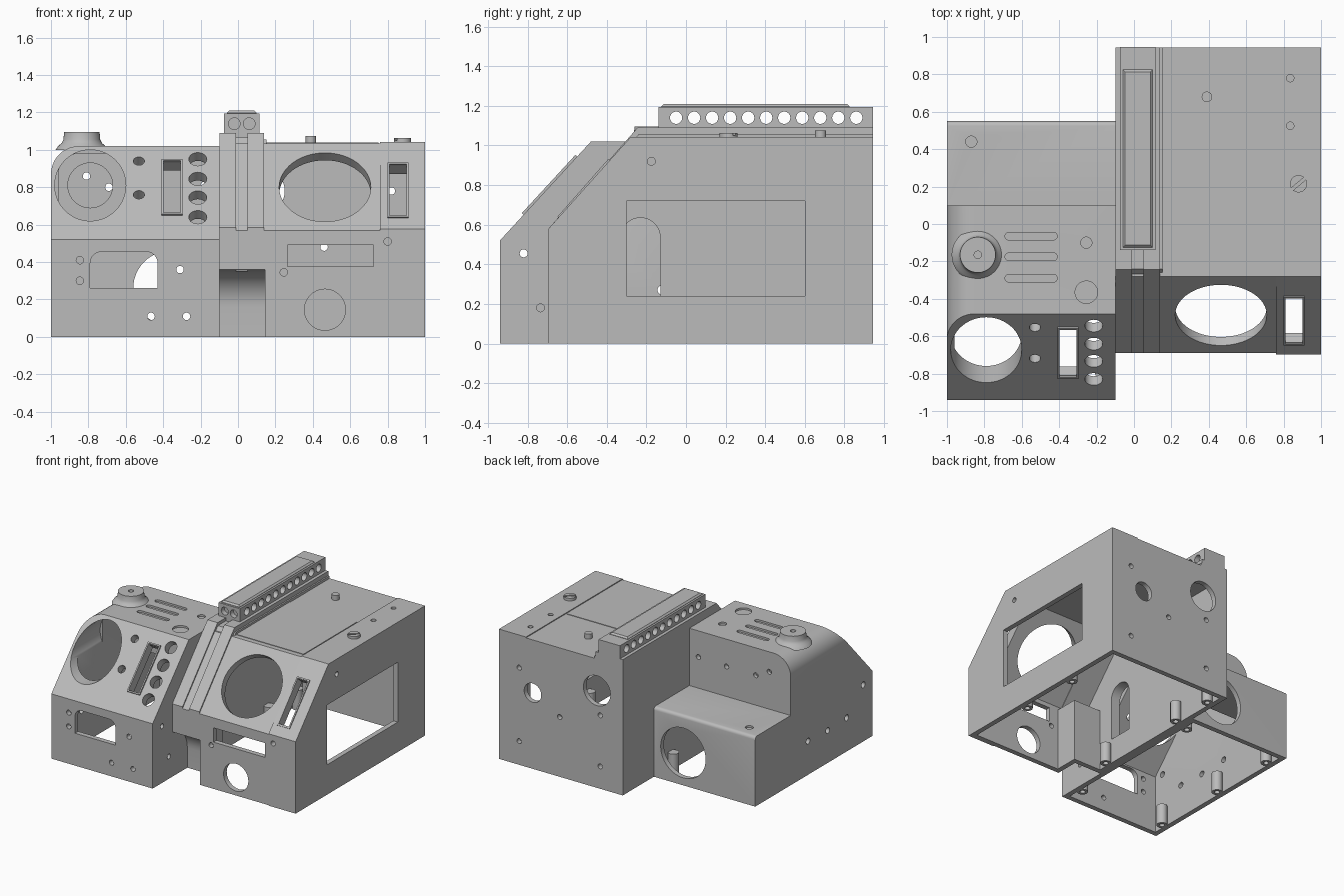
import bpy, bmesh, math
from mathutils import Vector, Matrix

if "Cube" in bpy.data.objects:
    bpy.data.objects.remove(bpy.data.objects["Cube"])

grey = bpy.data.materials.new("plain_grey")
grey.use_nodes = True
grey.diffuse_color = (0.5, 0.5, 0.5, 1)
grey.node_tree.nodes["Principled BSDF"].inputs["Base Color"].default_value = (0.5, 0.5, 0.5, 1)

X, Y, Z = Vector((1, 0, 0)), Vector((0, 1, 0)), Vector((0, 0, 1))


def turn(p, n):
    return Matrix.Translation(p) @ Z.rotation_difference(n).to_matrix().to_4x4()


def cyl(bm, p, n, r, d, r2=None, seg=40):
    bmesh.ops.create_cone(bm, cap_ends=True, segments=seg, radius1=r, radius2=r if r2 is None else r2,
                          depth=d, matrix=turn(p, n))


def block(bm, p, size, n=Z, spin=0):
    m = turn(p, n) @ Matrix.Rotation(spin, 4, 'Z') @ Matrix.Diagonal((*size, 1))
    bmesh.ops.create_cube(bm, size=1, matrix=m)


def box(bm, x0, x1, y0, y1, z0, z1):
    block(bm, ((x0 + x1) / 2, (y0 + y1) / 2, (z0 + z1) / 2), (x1 - x0, y1 - y0, z1 - z0))


def prism(bm, pts, x0, x1):
    # side profile in y, z swept along x
    face = bm.faces.new([bm.verts.new((x0, y, z)) for y, z in pts])
    ext = bmesh.ops.extrude_face_region(bm, geom=[face])["geom"]
    bmesh.ops.translate(bm, vec=(x1 - x0, 0, 0), verts=[v for v in ext if isinstance(v, bmesh.types.BMVert)])
    bmesh.ops.recalc_face_normals(bm, faces=bm.faces)


def round_edges(bm, test, r, seg=10):
    edges = [e for e in bm.edges if all(test(v.co) for v in e.verts)]
    bmesh.ops.bevel(bm, geom=edges, offset=r, segments=seg, profile=0.5, affect='EDGES')


def make(name, bm):
    me = bpy.data.meshes.new(name)
    bm.to_mesh(me)
    bm.free()
    ob = bpy.data.objects.new(name, me)
    bpy.context.collection.objects.link(ob)
    me.materials.append(grey)
    return ob


def boolean(ob, bm, op='DIFFERENCE'):
    tool = make("cutter", bm)
    tool.hide_render = True
    mod = ob.modifiers.new("cut", 'BOOLEAN')
    mod.operation, mod.object, mod.solver, mod.use_self = op, tool, 'EXACT', True
    bpy.context.view_layer.objects.active = ob
    bpy.ops.object.modifier_apply(modifier=mod.name)
    bpy.data.objects.remove(tool)


def solid(fn, *args):
    bm = bmesh.new()
    fn(bm, *args)
    return bm


# Sloped panels: normal, and a point on each slope at height z
small_n = Vector((0, -0.5, 0.46)).normalized()
large_n = Vector((0, -0.465, 0.41)).normalized()
def small_at(x, z): return Vector((x, -0.94 + (z - 0.52) * 0.92, z))
def large_at(x, z): return Vector((x, -0.69 + (z - 0.57) * 0.882, z))


# Small housing: stepped shell with one rounded shoulder
bm = solid(prism, [(-.94, 0), (-.94, .52), (-.48, 1.02), (.1, 1.02), (.1, .56), (.55, .56), (.55, 0)], -1, -.1)
round_edges(bm, lambda c: c.x < -.99 and c.z > 1, 0.15)
round_edges(bm, lambda c: c.y > .54 and c.z > .5, 0.025, 4)
small = make("small_housing", bm)
bm = solid(prism, [(-.9, -.1), (-.9, .467), (-.428, .98), (.06, .98), (.06, .52), (.51, .52), (.51, -.1)], -.96, -.14)
round_edges(bm, lambda c: c.x < -.95 and c.z > .97, 0.11)
boolean(small, bm)

# Small housing openings
bm = bmesh.new()
cyl(bm, (-.79, -.7, .81), Y, .19, .7, seg=64)
for z in (.95, .845, .745, .64):
    cyl(bm, small_at(-.215, z), small_n, .048, .3)
for z in (.94, .76):
    cyl(bm, small_at(-.53, z), small_n, .03, .3)
block(bm, small_at(-.352, .797), (.09, .37, .3), small_n)
boolean(small, bm)
bm = solid(box, -.79, -.43, -1, -.85, .26, .455)
round_edges(bm, lambda c: c.z > .4 and abs(abs(c.x + .61) - .18) < .01, 0)
bm.free()
bm = solid(box, -.79, -.43, -1, -.85, .26, .455)
corners = [e for e in bm.edges if all(v.co.z > .4 for v in e.verts) and abs(e.verts[0].co.x - e.verts[1].co.x) < .01]
bmesh.ops.bevel(bm, geom=corners, offset=.06, segments=6, profile=.5, affect='EDGES')
for x, z in ((-.845, .41), (-.845, .3), (-.31, .36), (-.465, .11), (-.275, .11)):
    cyl(bm, (x, -.93, z), Y, .02, .14, seg=20)
for x, z in ((-.18, .81), (-.43, .8), (-.69, .8), (-.81, .86)):
    cyl(bm, (x, .09, z), Y, .02, .14, seg=20)
for y, z in ((-.82, .455), (-.61, .27), (-.37, .26), (-.12, .27)):
    cyl(bm, (-.98, y, z), X, .024, .1, seg=20)
for y, z in ((-.82, .455), (-.735, .18)):
    cyl(bm, (-.12, y, z), X, .02, .1, seg=20)
cyl(bm, (-.36, .53, .26), Y, .2, .1, seg=56)
boolean(small, bm)

# Shallow marks on the small housing: grille slots, round recesses, inner ring
bm = bmesh.new()
for y in (-.065, -.175, -.29):
    box(bm, -.67, -.43, y - .02, y + .02, 1.005, 1.1)
    for x in (-.67, -.43):
        cyl(bm, (x, y, 1.0525), Z, .02, .095, seg=20)
cyl(bm, (-.255, -.1, 1.05), Z, .03, .09)
cyl(bm, (-.255, -.365, 1.05), Z, .06, .09)
cyl(bm, (-.87, .44, .59), Z, .03, .09)
cyl(bm, (-.79, .06, .81), Y, .12, .02)
boolean(small, bm)

# Large housing: shell with slightly proud side strip
large = make("large_housing", solid(
    prism, [(-.69, 0), (-.69, .57), (-.28, 1.035), (.945, 1.035), (.945, 0)], -.1, 1))
boolean(large, solid(prism, [(-.697, 0), (-.697, .577), (-.28, 1.042), (.945, 1.042), (.945, 0)], .76, 1), 'UNION')
boolean(large, solid(
    prism, [(-.65, -.1), (-.65, .524), (-.231, 1), (.905, 1), (.905, -.1)], -.06, .96))

# Curved front recess between the housings
boolean(large, solid(box, -.1, .185, -.68, -.46, 0, .5), 'UNION')
arc = [(-.7 + .2 * math.cos(a * math.pi / 20), .16 + .2 * math.sin(a * math.pi / 20)) for a in range(11)]
boolean(large, solid(prism, [(-.8, -.1), (-.5, -.1)] + arc + [(-.8, .36)], -.2, .145))

# Large housing openings
bm = bmesh.new()
cyl(bm, large_at(.465, .8), large_n, .245, .3, seg=64)
block(bm, large_at(.855, .776), (.09, .36, .3), large_n)
cyl(bm, (.465, -.68, .145), Y, .11, .15)
box(bm, .265, .725, -.75, -.6, .375, .49)
box(bm, .9, 1.1, -.3, .6, .24, .72)
cyl(bm, (1, -.175, .92), X, .02, .15, seg=20)
for x, z in ((.245, .345), (.8, .51)):
    cyl(bm, (x, -.68, z), Y, .02, .15, seg=20)
for x, z, r in ((.7, .61, .076), (.13, .78, .12), (.46, .48, .02), (.1, .59, .02),
                (.82, .19, .02), (.1, .18, .02), (.82, .78, .02)):
    cyl(bm, (x, .93, z), Y, r, .12)
for y in (.78, .525):
    cyl(bm, (.835, y, 1.06), Z, .02, .08, seg=20)
boolean(large, bm)

# Arched passage through the shared wall
for ob in (small, large):
    bm = solid(box, -.2, 0, -.33, -.13, .2, .535)
    cyl(bm, (-.1, -.23, .535), X, .1, .2)
    boolean(ob, bm)


# Central ridge: two raised bands, a sunken middle band and a thin edge strip
def band(name, x0, x1, inset, low):
    f, t = -.69 + inset, 1.09 - inset
    make(name, solid(prism, [(f, low), (f, .585), (f + (t - .585) * .882, t), (.945, t), (.945, 1.01),
                             (-.21, 1.01), (-.64, .53), (-.64, low)], x0, x1))


band("ridge_band_right", -.1, -.01, 0, .36)
band("ridge_band_left", .05, .14, 0, .36)
band("ridge_middle", -.01, .05, .025, .35)
band("ridge_edge_strip", .14, .152, .035, .535)

# Perforated rail on top, with a chamfered cap
rail = make("rail", solid(box, -.075, .115, -.14, .945, 1.06, 1.195))
bm = bmesh.new()
for i in range(11):
    cyl(bm, (.02, -.05 + i * .091, 1.14), X, .031, .4, seg=28)
boolean(rail, bm)
bm = bmesh.new()
for x in (-.02, .06):
    cyl(bm, (x, -.14, 1.14), Y, .031, .08, seg=28)
boolean(rail, bm)
bm = solid(box, -.06, .1, -.125, .825, 1.19, 1.21)
round_edges(bm, lambda c: c.z > 1.2, .012, 1)
make("rail_cap", bm)


# Raised frames around the sloped slots
def frame(name, p, n, w, l):
    ob = make(name, solid(block, p, (w, l, .024), n))
    boolean(ob, solid(block, p, (w - .022, l - .022, .2), n))


frame("small_slot_frame", small_at(-.352, .797), small_n, .112, .4)
frame("large_slot_frame", large_at(.855, .776) + large_n * .004, large_n, .112, .39)

# Knob with a flared foot and centre hole
bm = bmesh.new()
rings = [(.14, 1.0), (.125, 1.022), (.108, 1.035), (.098, 1.055), (.095, 1.095)]
for (r0, z0), (r1, z1) in zip(rings, rings[1:]):
    cyl(bm, (-.835, -.165, (z0 + z1) / 2), Z, r0, z1 - z0, r1, 48)
inner = [f for f in bm.faces if len(f.verts) > 4 and 1.001 < f.calc_center_median().z < 1.09]
bmesh.ops.delete(bm, geom=inner, context='FACES_ONLY')
bmesh.ops.remove_doubles(bm, verts=bm.verts, dist=.0001)
knob = make("knob", bm)
boolean(knob, solid(cyl, (-.835, -.165, 1.09), Z, .02, .06))

# Roof fittings on the large housing
make("roof_panel", solid(box, .14, .75, -.24, .44, 1.03, 1.039))
make("roof_pin", solid(cyl, (.39, .68, 1.05), Z, .028, .05))
screw = make("slotted_screw", solid(cyl, (.88, .215, 1.045), Z, .046, .036))
boolean(screw, solid(block, (.88, .215, 1.065), (.12, .016, .03), Z, .7))

# Hollow screw posts along the open underside
for x, y in ((.93, .4), (.93, -.11), (-.03, .44), (-.03, .8), (-.03, -.36),
             (-.93, -.79), (-.93, -.16), (-.93, .4), (-.17, .4), (-.17, -.79)):
    post = make("screw_post", solid(cyl, (x, y, .08), Z, .04, .16, None, 24))
    boolean(post, solid(cyl, (x, y, .04), Z, .02, .12, None, 20))

for ob in bpy.context.collection.objects:
    if ob.type == 'MESH' and grey.name in ob.data.materials:
        bpy.ops.object.select_all(action='DESELECT')
        ob.select_set(True)
        bpy.context.view_layer.objects.active = ob
        bpy.ops.object.shade_smooth_by_angle(angle=math.radians(30))
